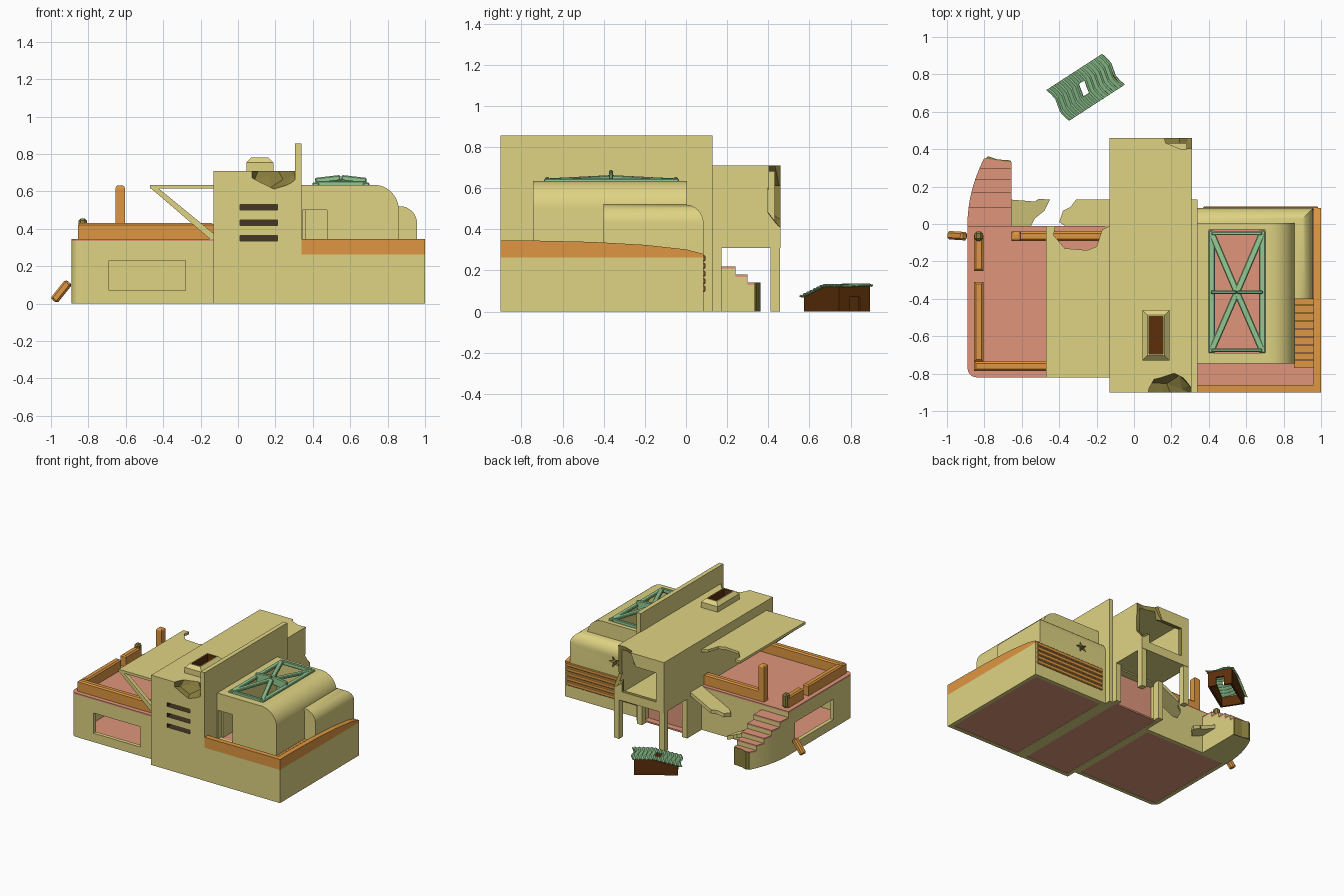
import bpy, bmesh, math
from mathutils import Vector, Matrix

if "Cube" in bpy.data.objects:
    bpy.data.objects.remove(bpy.data.objects["Cube"])


def mat(name, *rgb):
    m = bpy.data.materials.new(name)
    m.diffuse_color = [(c / 255) ** 2.2 for c in rgb] + [1]
    m.use_nodes = True
    m.node_tree.nodes["Principled BSDF"].inputs["Base Color"].default_value = m.diffuse_color
    return m


TAN = mat("tan_plaster", 222, 210, 130)
PINK = mat("pink_floor", 222, 148, 122)
ORANGE = mat("orange_trim", 222, 150, 68)
GREEN = mat("green_metal", 145, 200, 145)
BROWN = mat("brown_wood", 92, 50, 18)
OLIVE = mat("broken_edge", 140, 128, 66)
DARK = mat("dark_recess", 70, 58, 40)


def finish(name, bm, m):
    bmesh.ops.recalc_face_normals(bm, faces=bm.faces[:])
    me = bpy.data.meshes.new(name)
    bm.to_mesh(me)
    bm.free()
    o = bpy.data.objects.new(name, me)
    bpy.context.collection.objects.link(o)
    me.materials.append(m)
    return o


def prism(name, pts, axis, a, b, m):
    """Extrude a 2D outline along an axis from a to b."""
    put = {'x': lambda p, t: (t, p[0], p[1]), 'y': lambda p, t: (p[0], t, p[1]),
           'z': lambda p, t: (p[0], p[1], t)}[axis]
    bm = bmesh.new()
    f = bm.faces.new([bm.verts.new(put(p, a)) for p in pts])
    g = bmesh.ops.extrude_face_region(bm, geom=[f])
    d = Vector(put((0, 0), b - a))
    bmesh.ops.translate(bm, vec=d, verts=[v for v in g['geom'] if isinstance(v, bmesh.types.BMVert)])
    return finish(name, bm, m)


def box(name, lo, hi, m, bevel=0, pick=None, seg=1):
    lo, hi = Vector(lo), Vector(hi)
    bm = bmesh.new()
    bmesh.ops.create_cube(bm, size=1)
    for v in bm.verts:
        v.co = [(lo[i] + hi[i]) / 2 + v.co[i] * (hi[i] - lo[i]) for i in range(3)]
    if bevel:
        es = [e for e in bm.edges if pick is None or pick((e.verts[0].co + e.verts[1].co) / 2)]
        bmesh.ops.bevel(bm, geom=es, offset=bevel, segments=seg, profile=.5, affect='EDGES')
    return finish(name, bm, m)


def bar(name, p, q, w, h, m, bevel=0):
    p, q = Vector(p), Vector(q)
    o = box(name, (-w / 2, -h / 2, 0), (w / 2, h / 2, (q - p).length), m, bevel)
    o.data.transform(Matrix.Translation(p) @ (q - p).to_track_quat('Z', 'Y').to_matrix().to_4x4())
    return o


def chunk(c, r, m=OLIVE):
    """Faceted lump used to bite broken corners."""
    bm = bmesh.new()
    bmesh.ops.create_icosphere(bm, subdivisions=2, radius=1)
    for i, v in enumerate(bm.verts):
        k = .9 + .12 * math.sin(i * 7.3)
        v.co = [c[j] + v.co[j] * r[j] * k for j in range(3)]
    return finish("cutter", bm, m)


def cut(o, *cutters):
    for c in cutters:
        md = o.modifiers.new("cut", 'BOOLEAN')
        md.operation, md.solver, md.object = 'DIFFERENCE', 'EXACT', c
        md.material_mode = 'TRANSFER'
    dg = bpy.context.evaluated_depsgraph_get()
    me = bpy.data.meshes.new_from_object(o.evaluated_get(dg))
    o.modifiers.clear()
    o.data = me
    for c in cutters:
        bpy.data.objects.remove(c)


def hole(lo, hi, m=TAN):
    return box("cutter", lo, hi, m)


def smooth(o):
    bpy.ops.object.select_all(action='DESELECT')
    o.select_set(True)
    bpy.context.view_layer.objects.active = o
    bpy.ops.object.shade_smooth_by_angle(angle=math.radians(30))


def arc(cx, cz, r, a0, a1, n=10):
    return [(cx + r * math.cos(math.radians(a0 + (a1 - a0) * i / n)),
             cz + r * math.sin(math.radians(a0 + (a1 - a0) * i / n))) for i in range(n + 1)]


# Left wing: hollow room with windows, pink deck
plan = arc(-.84, -.77, .05, 180, 270, 6) + [(-.13, -.82), (-.13, -.01), (-.89, -.01)]
left = prism("left_wing_walls", plan, 'z', 0, .335, TAN)
cut(left, hole((-.86, -.79, -.1), (-.16, -.04, .315)), hole((-.69, -.9, .07), (-.28, -.7, .23)),
    hole((-1, -.57, .07), (-.8, -.09, .23)))
prism("left_deck", plan, 'z', .335, .346, PINK)
box("left_floor", (-.87, -.8, .003), (-.14, -.03, .015), PINK)

# Deck parapets, broken segments and post
for i, (lo, hi) in enumerate([((-.855, -.785), (-.13, -.735)), ((-.855, -.735), (-.805, -.31)),
                              ((-.855, -.25), (-.805, -.06)), ((-.655, -.09), (-.13, -.04))]):
    box(f"deck_parapet_{i}", (*lo, .346), (*hi, .43), ORANGE, .01, lambda c: c.z > .42)
box("parapet_broken_end", (-.853, -.09, .346), (-.808, -.04, .455), OLIVE, .012)
box("deck_post", (-.655, -.09, .346), (-.605, -.04, .632), ORANGE, .016, lambda c: c.z > .5, 3)
bar("fallen_post", (-.985, -.06, .015), (-.905, -.065, .115), .045, .045, ORANGE, .01)

# Curved broken stair behind the left wing
edge = lambda y: -.89 + .72 * y * y
ys = [-.01, .09, .17, .24, .30, .35]
for i, (y0, y1) in enumerate(zip(ys, ys[1:])):
    h = .30 - i * .04
    ym = (y0 + y1) / 2
    pts = [(edge(y0), y0), (-.655, y0), (-.655, y1 - .02 * (i == 4)), (edge(y1), y1), (edge(ym), ym)]
    prism(f"stair_body_{i}", pts, 'z', 0, h - .012, TAN)
    prism(f"stair_tread_{i}", pts, 'z', h - .012, h, PINK)
prism("stair_broken_end", [(-.8, .345), (-.655, .325), (-.66, .34), (-.73, .345), (-.78, .362)],
      'z', 0, .14, OLIVE)

# Broken slabs leaning on the back wall
s = prism("leaning_slab", [(-.13, -.01), (-.13, .13), (-.31, .13), (-.34, .09), (-.38, .07), (-.40, .01),
                           (-.37, -.01)], 'z', 0, .03, TAN)
for v in s.data.vertices:
    v.co.z += .32 + (v.co.x + .13) * .5
s = prism("low_broken_slab", [(-.655, -.01), (-.655, .13), (-.53, .12), (-.51, .135), (-.45, .13), (-.48, .07),
                              (-.53, .03), (-.55, -.01)], 'z', 0, .03, TAN)
for v in s.data.vertices:
    v.co.z += .14 - (v.co.x + .65) * .4

# Canopy with a ragged back edge and a diagonal brace
prism("canopy", [(-.47, -.82), (-.13, -.82), (-.13, -.01), (-.17, -.03), (-.2, -.12), (-.25, -.14), (-.37, -.13),
                 (-.43, -.06), (-.42, -.01), (-.47, -.01)], 'z', .615, .635, TAN)
prism("canopy_brace", [(-.47, .62), (-.43, .62), (-.13, .375), (-.13, .345), (-.15, .345)],
      'y', -.82, -.79, TAN)

# Central tower with overhanging back room, slots and broken corners
tower = prism("tower", [(-.9, 0), (.13, 0), (.13, .31), (.46, .31), (.46, .71), (-.9, .71)],
              'x', -.13, .31, TAN)
cut(tower, hole((-.1, -.72, .34), (.28, .43, .68)), hole((-.1, -.87, -.1), (.28, .2, .30)),
    hole((-.06, .40, .38), (.24, .5, .61), OLIVE),
    *[hole((.01, -1, z), (.21, -.76, z + .03), DARK) for z in (.335, .418, .5)],
    chunk((.2, -.92, .735), (.16, .14, .14)), chunk((.31, .49, .6), (.2, .11, .24)))
box("tower_floor", (-.115, -.88, .003), (.295, .12, .015), PINK)
box("tower_inner_wall", (-.1, .05, .015), (.28, .07, .3), PINK)
for x in (-.13, .265):
    box("overhang_leg", (x, .41, 0), (x + .045, .457, .315), TAN)
    box("recess_column", (x, .12, 0), (x + .045, .172, .315), TAN)
box("sign_wall", (.305, -.902, 0), (.34, .13, .855), TAN)

# Roof vent
vent = box("roof_vent", (.045, -.73, .705), (.19, -.46, .78), TAN, .026, lambda c: c.z > .77)
cut(vent, hole((.08, -.695, .72), (.155, -.495, .9), BROWN))

# Right wing base, tapering trim, louvres
base = box("right_wing_walls", (.34, -.902, 0), (.999, .085, .262), TAN)
cut(base, hole((.37, -.87, -.1), (.97, .055, .24)))
box("right_floor", (.35, -.89, .003), (.985, .075, .015), PINK)
box("balcony_floor", (.34, -.87, .262), (.97, .08, .27), PINK)
box("front_trim", (.34, -.902, .262), (.999, -.862, .345), ORANGE)
prism("side_trim", [(-.902, .262), (.085, .262), (.085, .28), (0, .302), (-.2, .324), (-.45, .338),
                    (-.7, .344), (-.902, .345)], 'x', .959, .999, ORANGE)
for i in range(5):
    z = .095 + i * .037
    box(f"back_louvre_{i}", (.37, .075, z), (.985, .094, z + .031), ORANGE, .005)
for i in range(9):
    y = -.77 + i * .042
    box(f"balcony_plank_{i}", (.855, y, .268), (.96, y + .039, .28), ORANGE)

# Rounded upper hall with skylight opening and door
hall = prism("upper_hall", [(.34, .268), (.86, .268)] + arc(.725, .5, .135, 0, 90, 12) + [(.34, .635)],
             'y', -.745, .005, TAN)
inner = prism("cutter", [(.36, .2), (.83, .2)] + arc(.725, .5, .105, 0, 90, 12) + [(.36, .605)],
              'y', -.715, -.025, TAN)
cut(hall, inner, hole((.40, -.69, .55), (.70, -.03, .7)), hole((.345, -.8, .272), (.475, -.7, .5)))
smooth(hall)

# Lower rounded annex wrapping two sides of the hall
annex = box("annex", (.34, -.4, .262), (.957, .085, .52), TAN, .09,
            lambda c: c.z > .5 and (c.x > .9 or c.y > .08), 8)
star = [(.565 + r * math.cos(a), .385 + .8 * r * math.sin(a)) for a, r in
        [(i * math.pi / 5, (.055, .02)[i % 2]) for i in range(10)]]
cut(annex, hole((.2, -.6, .2), (.85, -.005, .6)),
    prism("cutter", star, 'y', .03, .15, OLIVE))
smooth(annex)

# Skylight frame rising to a central peak
x0, x1, y0, y1, top, peak = .415, .685, -.675, -.05, .637, .653
for i, (p, q) in enumerate([((x0, y0 - .015), (x0, y1 + .015)), ((x1, y0 - .015), (x1, y1 + .015))]):
    bar(f"skylight_side_{i}", (*p, top), (*q, top), .035, .02, GREEN, .005)
for i, y in enumerate((y0, y1)):
    bar(f"skylight_end_{i}", (x0, y, top), (x1, y, top), .02, .035, GREEN, .005)
    for j, x in enumerate((x0, x1)):
        bar(f"skylight_brace_{i}{j}", (x, y, top), (.55, -.365, peak), .035, .02, GREEN, .005)
for j, x in enumerate((x0, x1)):
    bar(f"skylight_middle_{j}", (x, -.365, top), (.55, -.365, peak), .02, .07, GREEN, .006)

# Small shed with a bent corrugated roof
place = Matrix.Translation((-.26, .73, 0)) @ Matrix.Rotation(math.radians(33), 4, 'Z')
shed = prism("shed_walls", [(-.15, 0), (.165, 0), (.165, .125), (.05, .125), (-.15, .07)],
             'y', -.09, .09, BROWN)
cut(shed, hole((-.135, -.075, -.1), (.15, .075, .3), BROWN),
    hole((.1, -.03, .0), (.2, .03, .07), BROWN))
shed.data.transform(place)
bm = bmesh.new()
bmesh.ops.create_grid(bm, x_segments=36, y_segments=6, size=1)
bmesh.ops.delete(bm, geom=[f for f in bm.faces if abs(f.calc_center_median().x + .05) < .13
                           and abs(f.calc_center_median().y) < .3], context='FACES')
for v in bm.verts:
    x, y = v.co.x * .177, v.co.y * .102
    v.co = (x + .008 * math.sin(y * 40), y,
            .075 + min(.055, (x + .177) * .27) + .005 * math.sin(x * 213) + .003 * math.sin(y * 30))
roof = finish("shed_roof", bm, GREEN)
roof.data.transform(place)
roof.modifiers.new("thickness", 'SOLIDIFY').thickness = .006
